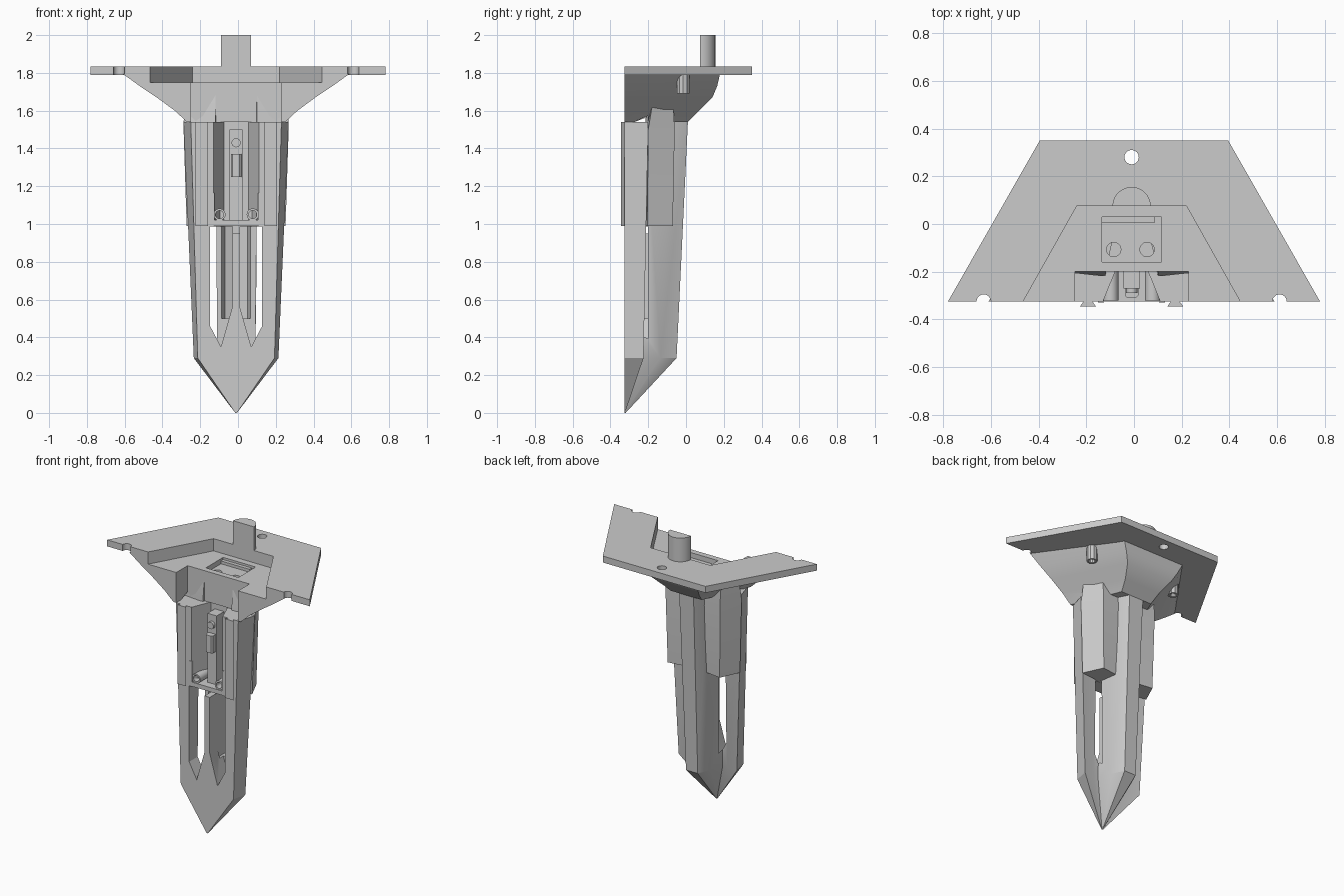
import bpy, bmesh, math

if "Cube" in bpy.data.objects:
    bpy.data.objects.remove(bpy.data.objects["Cube"], do_unlink=True)

grey = bpy.data.materials.new("light_grey")
grey.use_nodes = True
grey.diffuse_color = (0.6, 0.6, 0.6, 1)
grey.node_tree.nodes["Principled BSDF"].inputs["Base Color"].default_value = (0.6, 0.6, 0.6, 1)

CX = -0.01      # centre line of the spike
FRONT = -0.325  # flat front plane


def loft(name, rings):
    """Skin a stack of matching closed rings and cap both ends."""
    bm = bmesh.new()
    loops = [[bm.verts.new(p) for p in ring] for ring in rings]
    n = len(loops[0])
    for a, b in zip(loops, loops[1:]):
        for i in range(n):
            j = (i + 1) % n
            bm.faces.new((a[i], a[j], b[j], b[i]))
    bm.faces.new(loops[0])
    bm.faces.new(loops[-1])
    bmesh.ops.recalc_face_normals(bm, faces=bm.faces[:])
    mesh = bpy.data.meshes.new(name)
    bm.to_mesh(mesh)
    bm.free()
    mesh.materials.append(grey)
    ob = bpy.data.objects.new(name, mesh)
    bpy.context.collection.objects.link(ob)
    return ob


def plan(name, pts, z0, z1):
    return loft(name, [[(x, y, z) for x, y in pts] for z in (z0, z1)])


def elevation(name, pts, y0, y1):
    return loft(name, [[(x, y, z) for x, z in pts] for y in (y0, y1)])


def box(name, x0, x1, y0, y1, z0, z1):
    return plan(name, [(x0, y0), (x1, y0), (x1, y1), (x0, y1)], z0, z1)


def circle(x, y, r, n=24, arc=math.tau):
    steps = n if arc == math.tau else n + 1
    return [(x + r * math.cos(arc * i / n), y + r * math.sin(arc * i / n)) for i in range(steps)]


def mirror(half, cx=CX):
    """Full outline from its right half, listed front to back."""
    return [(cx + x, y) for x, y in half] + [(cx - x, y) for x, y in reversed(half)]


def cut(ob, *cutters):
    for c in cutters:
        mod = ob.modifiers.new("cut", 'BOOLEAN')
        mod.operation = 'DIFFERENCE'
        mod.solver = 'EXACT'
        mod.object = c
    bpy.context.view_layer.update()
    graph = bpy.context.evaluated_depsgraph_get()
    mesh = bpy.data.meshes.new_from_object(ob.evaluated_get(graph))
    ob.modifiers.clear()
    ob.data = mesh
    for c in cutters:
        bpy.data.objects.remove(c, do_unlink=True)


def recess():
    return plan("recess_cutter", mirror([(0.47, -0.353), (0.455, FRONT), (0.23, 0.075)]), 1.75, 1.9)


def front_pocket():
    return box("pocket_cutter", CX - 0.238, CX + 0.238, -0.4, -0.2, 1.54, 1.9)


# Top plate with recess, hole and edge notches
plate = plan("top_plate", mirror([(0.78, FRONT), (0.395, 0.35)], 0), 1.79, 1.835)
cut(plate, recess(), front_pocket(),
    plan("hole_cutter", circle(CX, 0.28, 0.03), 1.7, 1.9),
    *[plan("notch_cutter", circle(CX + s * 0.62, FRONT, 0.03), 1.7, 1.9) for s in (-1, 1)])

# Flared neck below the plate
levels = [(1.54, 0.26, 0.12, 0.01), (1.60, 0.325, 0.14, 0.07), (1.67, 0.42, 0.18, 0.14),
          (1.73, 0.51, 0.21, 0.165), (1.795, 0.60, 0.24, 0.18)]
neck = loft("flared_neck", [[(x, y, z) for x, y in mirror([(f, FRONT), (b, back)])]
                            for z, f, b, back in levels])
cut(neck, recess(), front_pocket(),
    box("socket_cutter", -0.135, 0.115, -0.16, 0.03, 1.715, 1.8),
    *[plan("socket_hole_cutter", circle(x, -0.107, 0.03), 1.66, 1.73) for x in (-0.085, 0.055)])
box("socket_ledge", -0.135, 0.085, 0.005, 0.03, 1.71, 1.735)

# Half-round peg
plan("peg", circle(CX, 0.075, 0.08, 24, math.pi), 1.75, 2.0)

# Small hollow lugs under the plate
for side, s in (("right", -1), ("left", 1)):
    lug = plan("lug_" + side, circle(s * 0.334, -0.015, 0.034, 10), 1.69, 1.79)
    cut(lug, plan("lug_cutter", circle(s * 0.334, -0.015, 0.02, 10), 1.6, 1.74))

# Spike body: two flanks and a back rib, converging to the tip
upper = [(0.24, FRONT), (0.278, -0.2), (0.14, -0.215), (0.112, -0.215), (0.1, -0.08), (0.055, 0.01)]
lower = [(0.203, FRONT), (0.224, -0.225), (0.14, -0.235), (0.108, -0.235), (0.085, -0.135), (0.045, -0.05)]
tip = [(x * 0.02, FRONT + (y - FRONT) * 0.02) for x, y in lower]
body = loft("spike_body", [[(x, y, z) for x, y in mirror(half)]
                           for z, half in ((0, tip), (0.29, lower), (1.54, upper))])
cutters = [
    plan("cavity_cutter", mirror([(0.13, -0.4), (0.12, FRONT), (0.065, -0.19)]), 0.985, 1.6),
    box("blade_gap_cutter", CX - 0.03, CX + 0.03, -0.4, -0.19, 0.95, 0.99),
]
for s in (-1, 1):
    slot = [(0.138, 0.46), (0.08, 0.35), (0.02, 0.56), (0.02, 0.988), (0.138, 0.988)]
    cutters.append(elevation("slot_cutter", [(CX + s * x, z) for x, z in slot], -0.4, -0.2))
    channel = [(0.02, -0.24), (0.085, -0.24), (0.06, -0.125), (0.02, -0.11)]
    cutters.append(plan("channel_cutter", [(CX + s * x, y) for x, y in channel], 0.5, 0.987))
cut(body, *cutters)

for side, s in (("right", -1), ("left", 1)):
    # Cover panels closing the grooves between flank and rib
    low = [(0.262, -0.205), (0.2, -0.07), (0.09, -0.085), (0.11, -0.22)]
    high = [(0.278, -0.2), (0.21, -0.06), (0.08, -0.06), (0.11, -0.22)]
    top = [(0.275, -0.17), (0.21, -0.07), (0.08, -0.07), (0.11, -0.2)]
    loft("side_panel_" + side, [[(CX + s * x, y, z) for x, y in ring]
                                for z, ring in ((0.99, low), (1.5, high), (1.68, top))])
    # Dovetail rails on the front
    rail = [(0.015, FRONT + 0.005), (0.033, -0.345), (-0.033, -0.345), (-0.015, FRONT + 0.005)]
    plan("dovetail_rail_" + side, [(CX + s * 0.183 + x, y) for x, y in rail], 0.99, 1.54)
    # Screw bosses
    boss = elevation("screw_boss_" + side, circle(CX + s * 0.088, 1.05, 0.032), -0.32, -0.2)
    cut(boss, elevation("boss_cutter", circle(CX + s * 0.088, 1.05, 0.021), -0.4, -0.24))
    # Thin plates framing the bosses
    box("boss_frame_" + side, CX + s * 0.115, CX + s * 0.14, -0.328, -0.29, 0.99, 1.165)

# Latch assembly in the cavity
box("cross_bar", CX - 0.14, CX + 0.14, FRONT, -0.2, 0.99, 1.02)
box("centre_bar", CX - 0.035, CX + 0.035, -0.27, -0.18, 1.02, 1.5)
elevation("button", circle(CX, 1.43, 0.024), -0.29, -0.26)
plan("latch", mirror([(0.018, -0.31), (0.028, -0.3), (0.028, -0.25)]), 1.25, 1.37)

# Smooth round surfaces, keep hard edges
for ob in bpy.context.scene.objects:
    ob.select_set(ob.type == 'MESH')
bpy.context.view_layer.objects.active = body
bpy.ops.object.shade_smooth_by_angle(angle=math.radians(25))
